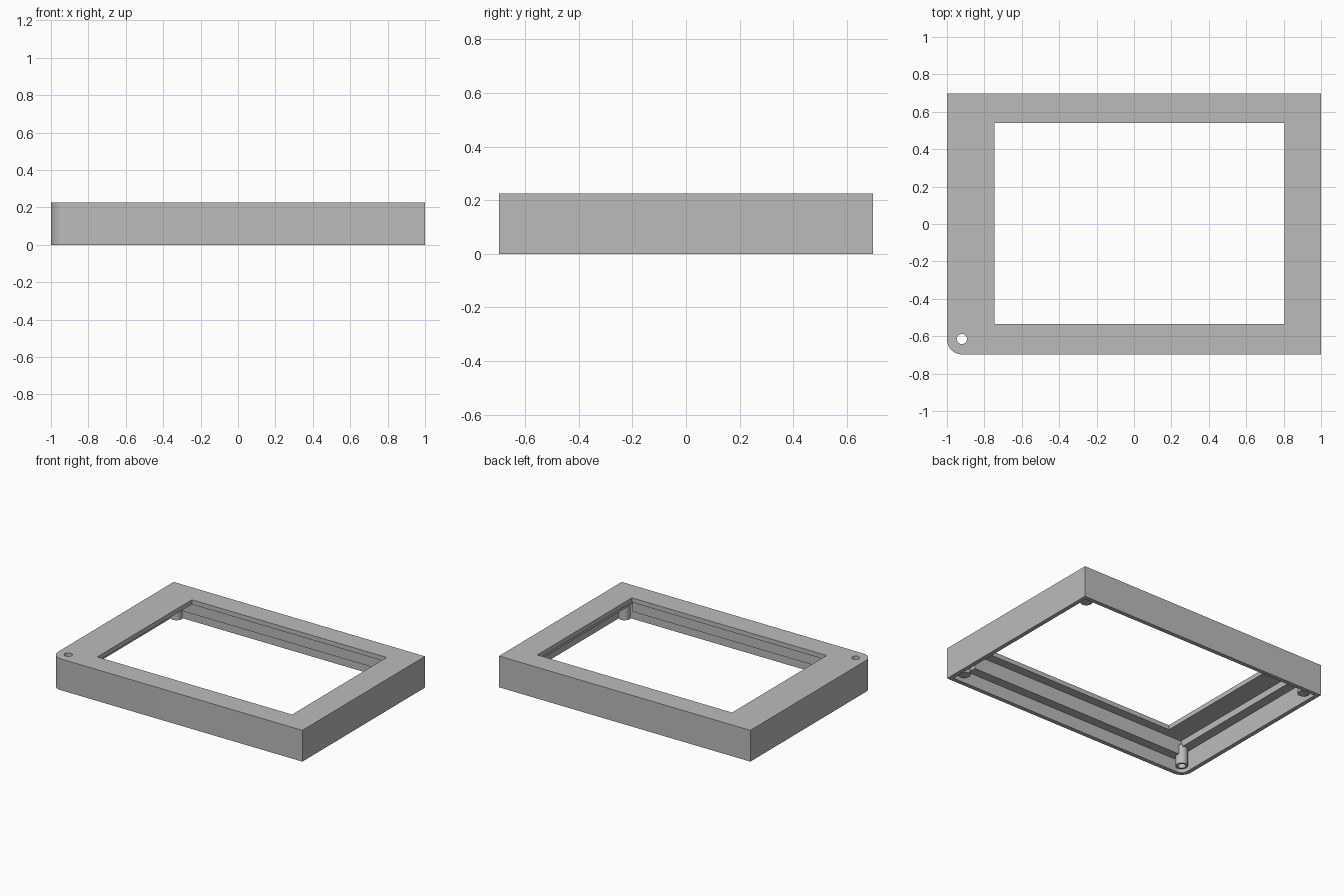
import bpy, bmesh, math

cube = bpy.data.objects.get("Cube")
if cube:
    bpy.data.objects.remove(cube, do_unlink=True)

grey = bpy.data.materials.new("plain grey")
grey.use_nodes = True
grey.diffuse_color = (0.5, 0.5, 0.5, 1)
grey.node_tree.nodes["Principled BSDF"].inputs["Base Color"].default_value = (0.5, 0.5, 0.5, 1)


def prism(name, points, z0, z1):
    """Extrude a flat counter-clockwise outline from z0 to z1."""
    bm = bmesh.new()
    base = bm.faces.new([bm.verts.new((x, y, z0)) for x, y in points])
    top = bmesh.ops.extrude_face_region(bm, geom=[base])["geom"]
    verts = [v for v in top if isinstance(v, bmesh.types.BMVert)]
    bmesh.ops.translate(bm, verts=verts, vec=(0, 0, z1 - z0))
    bmesh.ops.recalc_face_normals(bm, faces=bm.faces[:])
    mesh = bpy.data.meshes.new(name)
    bm.to_mesh(mesh)
    bm.free()
    mesh.materials.append(grey)
    obj = bpy.data.objects.new(name, mesh)
    bpy.context.collection.objects.link(obj)
    return obj


def arc(cx, cy, r, start, end, steps):
    angles = [start + (end - start) * i / steps for i in range(steps + 1)]
    return [(cx + r * math.cos(a), cy + r * math.sin(a)) for a in angles]


def block(name, x0, x1, y0, y1, z0, z1, r=0):
    """Box whose front corner on the -x side may be rounded."""
    corner = arc(x0 + r, y0 + r, r, math.pi, 1.5 * math.pi, 12) if r else [(x0, y0)]
    return prism(name, corner + [(x1, y0), (x1, y1), (x0, y1)], z0, z1)


def rod(name, x, y, r, z0, z1):
    return prism(name, arc(x, y, r, 0, math.tau, 24)[:-1], z0, z1)


def combine(target, other, operation):
    mod = target.modifiers.new(operation.title(), 'BOOLEAN')
    mod.operation = operation
    mod.solver = 'EXACT'
    mod.object = other
    bpy.context.view_layer.objects.active = target
    bpy.ops.object.modifier_apply(modifier=mod.name)
    bpy.data.objects.remove(other, do_unlink=True)


# Outer shell
W, D, H = 1.0, 0.697, 0.225
IX, IY = W - 0.03, D - 0.03
LEFT, RIGHT, STEP = 0.845, -0.9, 0.6
frame = block("bezel_frame", -W, W, -D, D, 0, H, r=0.08)

# Stepped hollow underneath, then the window
low = -0.1
cutters = [
    block("hollow", -IX, IX, -IY, IY, low, 0.09, r=0.05),
    block("left_step", LEFT, IX, -IY, IY, low, 0.145),
    block("right_step", -IX, RIGHT, -IY, IY, low, 0.145, r=0.05),
    block("screen_pocket", RIGHT, LEFT, -STEP, STEP, low, 0.192),
    block("window", -0.745, 0.805, -0.535, 0.54, low, 0.4),
]
for cutter in cutters:
    combine(frame, cutter, 'DIFFERENCE')

# Corner screw posts
PX, PY = 0.92, 0.615
for sx in (-1, 1):
    for sy in (-1, 1):
        combine(frame, rod("screw_post", sx * PX, sy * PY, 0.04, 0.02, 0.16), 'UNION')

# Hole through the rounded corner
combine(frame, rod("screw_hole", -PX, -PY, 0.027, low, 0.4), 'DIFFERENCE')

bpy.ops.object.select_all(action='DESELECT')
frame.select_set(True)
bpy.context.view_layer.objects.active = frame
bpy.ops.object.shade_smooth_by_angle(angle=math.radians(30))
